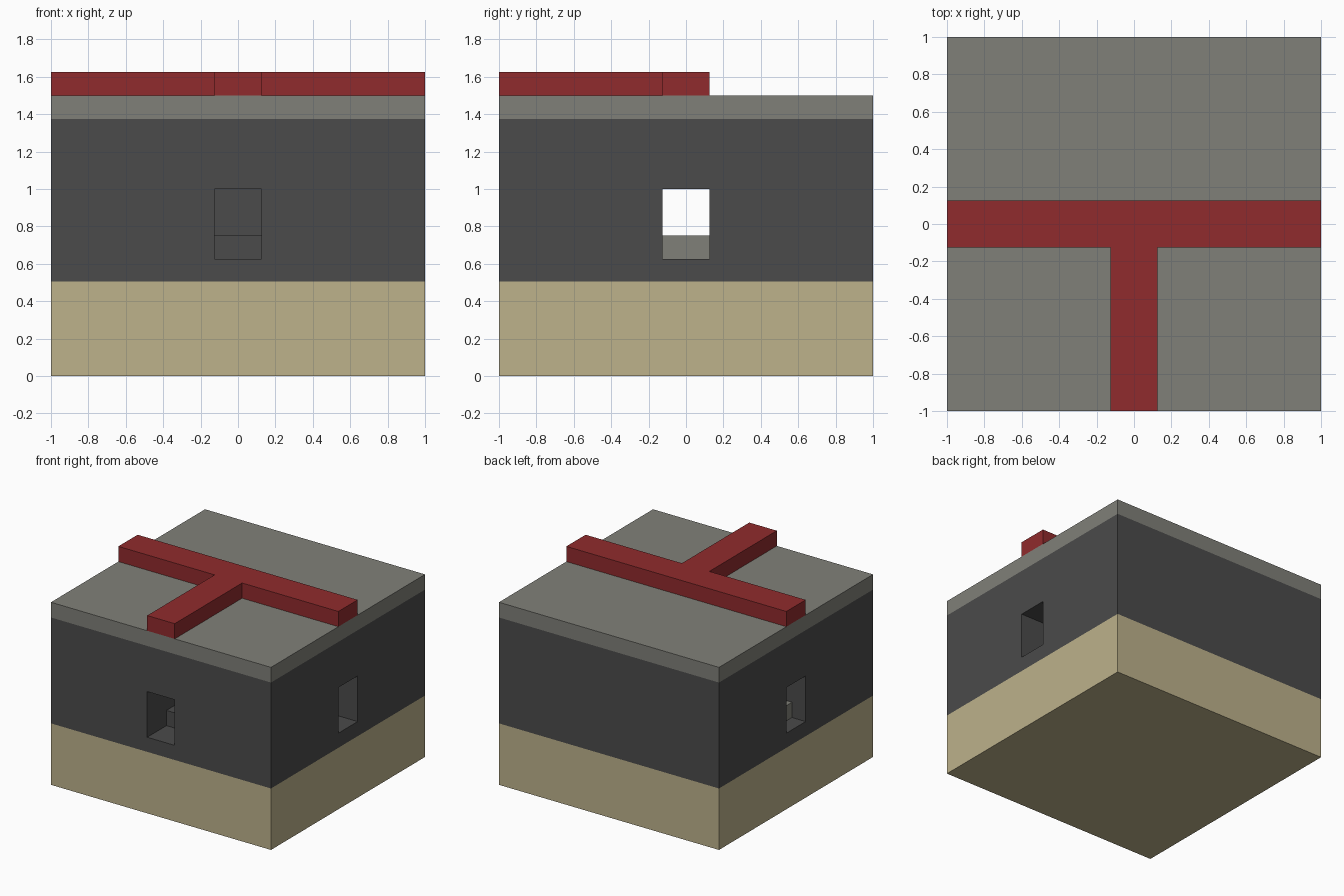
import bpy
import bmesh

cube = bpy.data.objects.get("Cube")
if cube:
    bpy.data.objects.remove(cube, do_unlink=True)


def material(name, rgb):
    mat = bpy.data.materials.new(name)
    mat.use_nodes = True
    colour = (*rgb, 1)
    mat.diffuse_color = colour
    mat.node_tree.nodes["Principled BSDF"].inputs["Base Color"].default_value = colour
    return mat


sand = material("sand", (0.51, 0.445, 0.26))
grey = material("stone grey", (0.216, 0.216, 0.19))
dark = material("dark grey", (0.07, 0.07, 0.07))
red = material("red", (0.28, 0.024, 0.026))


def prism(name, outline, z0, z1, mat):
    """Extrude a flat outline from z0 up to z1."""
    bm = bmesh.new()
    face = bm.faces.new([bm.verts.new((x, y, z0)) for x, y in outline])
    top = bmesh.ops.extrude_face_region(bm, geom=[face])
    verts = [v for v in top["geom"] if isinstance(v, bmesh.types.BMVert)]
    bmesh.ops.translate(bm, vec=(0, 0, z1 - z0), verts=verts)
    bmesh.ops.recalc_face_normals(bm, faces=bm.faces)
    mesh = bpy.data.meshes.new(name)
    bm.to_mesh(mesh)
    bm.free()
    mesh.materials.append(mat)
    obj = bpy.data.objects.new(name, mesh)
    bpy.context.collection.objects.link(obj)
    return obj


def rect(x0, x1, y0, y1):
    return [(x0, y0), (x1, y0), (x1, y1), (x0, y1)]


def tee(end, w=0.125):
    """T outline: a bar along x and a stem running to the front."""
    return [(-end, w), (-end, -w), (-w, -w), (-w, -end),
            (w, -end), (w, -w), (end, -w), (end, w)]


# Stacked layers of the block
square = rect(-1, 1, -1, 1)
prism("base", square, 0, 0.505, sand)
walls = prism("walls", square, 0.505, 1.375, dark)
prism("roof_slab", square, 1.375, 1.5, grey)

# T-shaped ridge on the roof
prism("roof_ridge", tee(1), 1.5, 1.625, red)

# T-shaped tunnel through the walls
cutter = prism("tunnel_cutter", tee(1.1), 0.625, 1.0, dark)
cutter.hide_render = True
cut = walls.modifiers.new("tunnel", "BOOLEAN")
cut.operation = "DIFFERENCE"
cut.solver = "EXACT"
cut.object = cutter
bpy.context.view_layer.objects.active = walls
bpy.ops.object.modifier_apply(modifier=cut.name)
bpy.data.objects.remove(cutter, do_unlink=True)

# Raised floor inside the tunnel
prism("tunnel_cross_step", rect(-0.875, 0.75, -0.125, 0.125), 0.625, 0.75, grey)
prism("tunnel_front_step", rect(-0.125, 0.125, -0.75, -0.125), 0.625, 0.75, dark)
